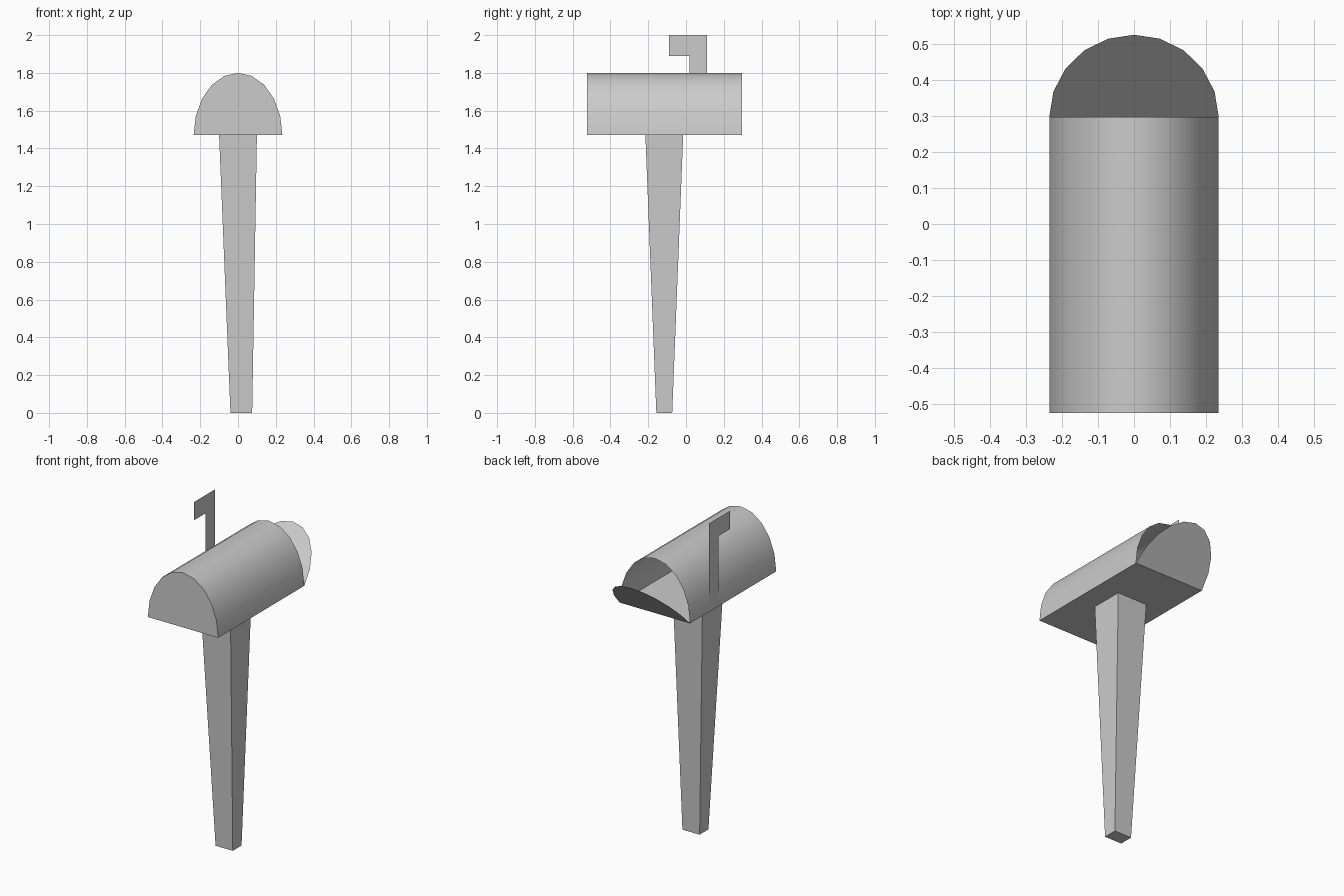
import bpy, bmesh, math

if "Cube" in bpy.data.objects:
    bpy.data.objects.remove(bpy.data.objects["Cube"])

HALF_W, HEIGHT = 0.235, 0.33
FLOOR_Z = 1.47
FRONT_Y, BACK_Y = -0.525, 0.297
SIDES = 10


def make_object(name, build):
    bm = bmesh.new()
    build(bm)
    mesh = bpy.data.meshes.new(name)
    bm.to_mesh(mesh)
    bm.free()
    obj = bpy.data.objects.new(name, mesh)
    bpy.context.collection.objects.link(obj)
    return obj


def add_loop(bm, points):
    return [bm.verts.new(p) for p in points]


def bridge(bm, a, b):
    n = len(a)
    for i in range(n):
        j = (i + 1) % n
        bm.faces.new((a[i], a[j], b[j], b[i]))


# Half-ellipse outline shared by the box and its door
arch = [(HALF_W * math.cos(math.pi * i / SIDES), HEIGHT * math.sin(math.pi * i / SIDES))
        for i in range(SIDES + 1)]


# Mailbox body: closed front, open back
def build_body(bm):
    front = add_loop(bm, [(x, FRONT_Y, FLOOR_Z + h) for x, h in arch])
    back = add_loop(bm, [(x, BACK_Y, FLOOR_Z + h) for x, h in arch])
    bridge(bm, front, back)
    bm.faces.new(front)
    bmesh.ops.recalc_face_normals(bm, faces=bm.faces)


# Door: thin sheet hanging half open from the floor edge
def build_door(bm):
    dy, dz = 0.228 / HEIGHT, 0.238 / HEIGHT
    bm.faces.new(add_loop(bm, [(x, BACK_Y + h * dy, FLOOR_Z + h * dz) for x, h in arch]))


# Post: slightly crooked, narrowing toward the ground
def build_post(bm):
    def ring(x0, x1, y0, y1, z):
        return add_loop(bm, [(x0, y0, z), (x1, y0, z), (x1, y1, z), (x0, y1, z)])
    bottom = ring(-0.04, 0.075, -0.157, -0.073, 0)
    top = ring(-0.10, 0.10, -0.215, -0.015, FLOOR_Z)
    bridge(bm, bottom, top)
    bm.faces.new(bottom[::-1])


# Flag: flat sheet on the left side
def build_flag(bm):
    outline = [(0.11, FLOOR_Z), (0.11, 2.0), (-0.09, 2.0),
               (-0.09, 1.89), (0.018, 1.89), (0.018, FLOOR_Z)]
    bm.faces.new(add_loop(bm, [(-0.23, y, z) for y, z in outline]))


body = make_object("mailbox_body", build_body)
make_object("door", build_door)
make_object("post", build_post)
make_object("flag", build_flag)

# Smooth rounded roof with sharp rims
bpy.ops.object.select_all(action='DESELECT')
body.select_set(True)
bpy.context.view_layer.objects.active = body
bpy.ops.object.shade_smooth_by_angle(angle=math.radians(40))
